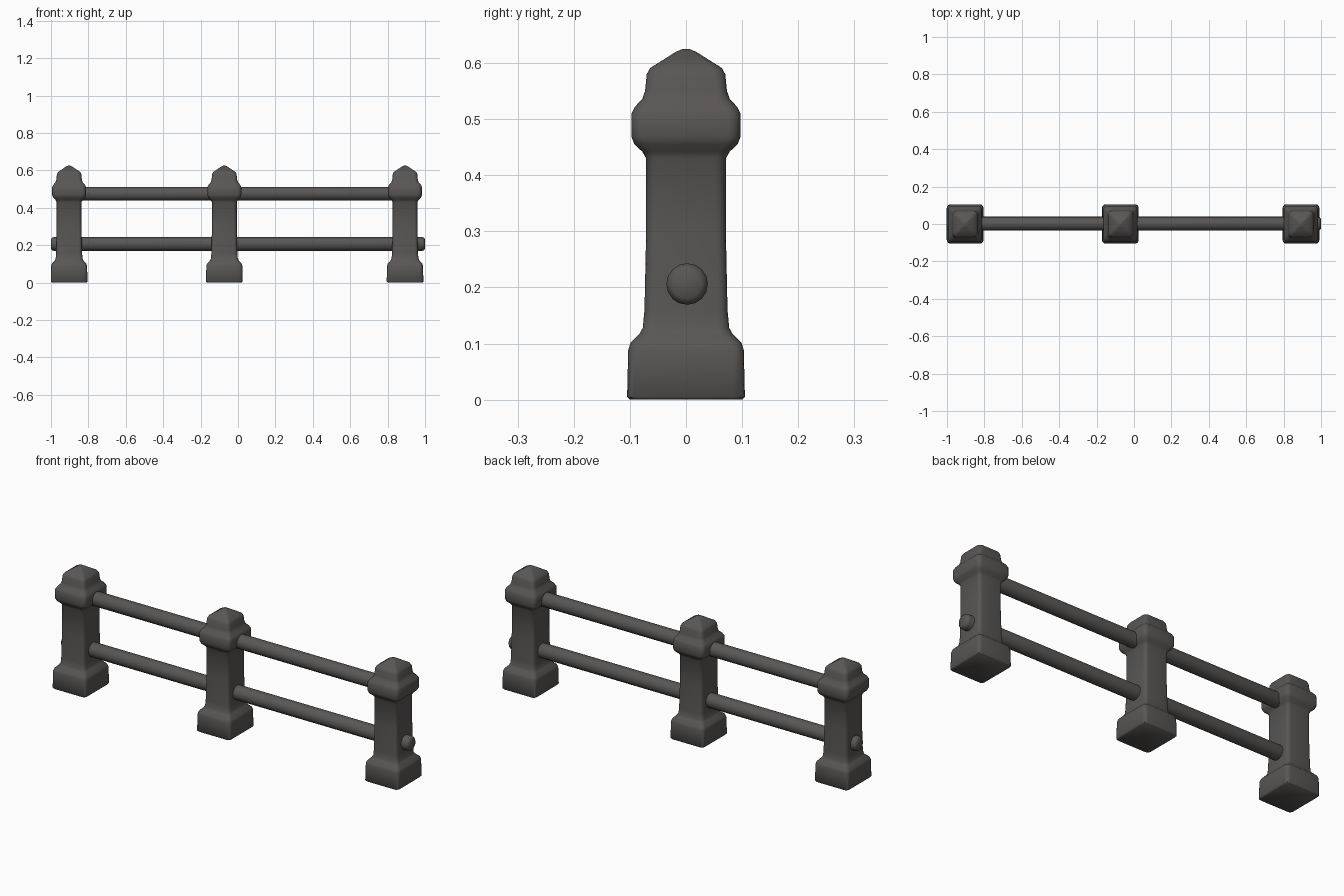
import bpy, bmesh, math

if "Cube" in bpy.data.objects:
    bpy.data.objects.remove(bpy.data.objects["Cube"])

stone = bpy.data.materials.new("dark warm grey")
stone.diffuse_color = (0.10, 0.094, 0.09, 1)
stone.use_nodes = True
stone.node_tree.nodes["Principled BSDF"].inputs["Base Color"].default_value = stone.diffuse_color

# post profile: half depth, height, corner radius
PROFILE = [(0.100, 0.0, 0.018), (0.105, 0.005, 0.02), (0.103, 0.088, 0.02),
           (0.099, 0.101, 0.02), (0.083, 0.117, 0.02), (0.077, 0.128, 0.02),
           (0.074, 0.16, 0.018), (0.071, 0.3, 0.018), (0.071, 0.43, 0.018),
           (0.078, 0.442, 0.02), (0.092, 0.455, 0.022), (0.097, 0.468, 0.022),
           (0.097, 0.51, 0.022), (0.091, 0.522, 0.022), (0.078, 0.536, 0.022),
           (0.073, 0.55, 0.02), (0.070, 0.58, 0.02), (0.064, 0.591, 0.02),
           (0.040, 0.606, 0.012), (0.018, 0.620, 0.008), (0.006, 0.625, 0.004)]


def finish(name, bm, angle):
    bmesh.ops.recalc_face_normals(bm, faces=bm.faces)
    mesh = bpy.data.meshes.new(name)
    bm.to_mesh(mesh)
    bm.free()
    mesh.materials.append(stone)
    obj = bpy.data.objects.new(name, mesh)
    bpy.context.collection.objects.link(obj)
    bpy.ops.object.select_all(action='DESELECT')
    obj.select_set(True)
    bpy.context.view_layer.objects.active = obj
    bpy.ops.object.shade_smooth_by_angle(angle=math.radians(angle))


def loft(bm, rings):
    loops = [[bm.verts.new(p) for p in ring] for ring in rings]
    n = len(loops[0])
    for a, b in zip(loops, loops[1:]):
        for i in range(n):
            j = (i + 1) % n
            bm.faces.new((a[i], a[j], b[j], b[i]))
    bm.faces.new(loops[0])
    bm.faces.new(loops[-1])


def rounded_square(cx, half, z, r):
    pts = []
    for corner in range(4):
        base = math.pi / 2 * corner
        sx = 1 if corner in (0, 3) else -1
        sy = 1 if corner in (0, 1) else -1
        for k in range(5):
            t = base + math.pi / 2 * k / 4
            x = sx * (half - r) + r * math.cos(t)
            y = sy * (half - r) + r * math.sin(t)
            pts.append((cx + x * 0.935, y, z))
    return pts


# posts
for side, cx in (("left", -0.903), ("middle", -0.073), ("right", 0.893)):
    bm = bmesh.new()
    loft(bm, [rounded_square(cx, h, z, r) for h, z, r in PROFILE])
    finish(side + "_post", bm, 50)


# round rails with softened ends
def rail(name, z, r, end):
    bm = bmesh.new()
    stations = [(-end, r * 0.7), (-end + 0.007, r * 0.93), (-end + 0.017, r),
                (end - 0.017, r), (end - 0.007, r * 0.93), (end, r * 0.7)]
    loft(bm, [[(x, 0.002 + q * math.cos(i * math.pi / 8), z + q * math.sin(i * math.pi / 8))
               for i in range(16)] for x, q in stations])
    finish(name, bm, 60)


rail("upper_rail", 0.475, 0.037, 0.96)
rail("lower_rail", 0.206, 0.037, 1.0)
